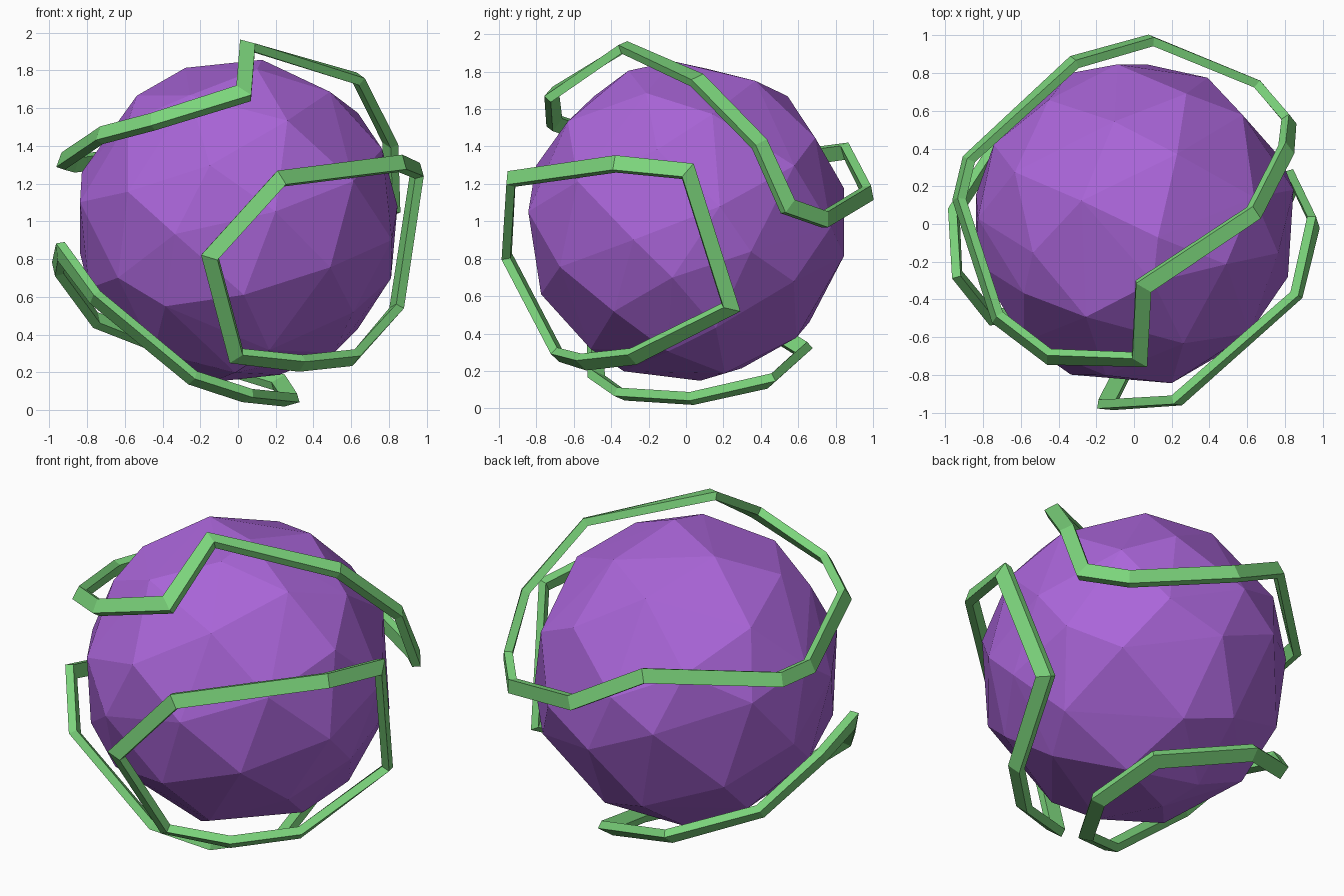
import bpy, bmesh, math, random
from mathutils import Vector

if "Cube" in bpy.data.objects:
    bpy.data.objects.remove(bpy.data.objects["Cube"])

random.seed(4)
CENTRE = Vector((0, 0, 1))
R_OUT, R_IN, HALF_W = 1.012, 0.964, 0.041


def material(name, rgb):
    m = bpy.data.materials.new(name)
    m.diffuse_color = (*rgb, 1)
    m.use_nodes = True
    m.node_tree.nodes["Principled BSDF"].inputs["Base Color"].default_value = m.diffuse_color
    return m


def finish(bm, name, mat):
    bmesh.ops.recalc_face_normals(bm, faces=bm.faces[:])
    me = bpy.data.meshes.new(name)
    bm.to_mesh(me)
    bm.free()
    me.materials.append(mat)
    ob = bpy.data.objects.new(name, me)
    bpy.context.collection.objects.link(ob)
    return ob


purple = material("purple", (0.40, 0.13, 0.69))
green = material("green", (0.20, 0.66, 0.20))

# faceted core: convex hull of unevenly spread points on a sphere
bm = bmesh.new()
N = 52
for i in range(N):
    z = 1 - (2 * i + 1) / N
    a = i * math.pi * (3 - math.sqrt(5))
    r = math.sqrt(1 - z * z)
    p = Vector((r * math.cos(a), r * math.sin(a), z))
    p += Vector([random.uniform(-.1, .1) for _ in range(3)])
    bm.verts.new(CENTRE + p.normalized() * 0.868)
bmesh.ops.convex_hull(bm, input=bm.verts[:])
finish(bm, "faceted_core", purple)


# closed floating band: rectangular section mitred along points on a sphere
def band(name, points):
    dirs = [(Vector(p) - CENTRE).normalized() for p in points]
    n = len(dirs)
    bm = bmesh.new()
    rings = []
    for i, d in enumerate(dirs):
        t_in = d - dirs[i - 1]
        t_out = dirs[(i + 1) % n] - d
        t_in = (t_in - d * t_in.dot(d)).normalized()
        t_out = (t_out - d * t_out.dot(d)).normalized()
        t = (t_in + t_out).normalized()
        side = d.cross(t) * HALF_W / max(t.dot(t_out), 0.5)
        rings.append([bm.verts.new(CENTRE + d * r + side * s)
                      for r, s in ((R_OUT, -1), (R_OUT, 1), (R_IN, 1), (R_IN, -1))])
    for i in range(n):
        a, b = rings[i], rings[(i + 1) % n]
        for k in range(4):
            j = (k + 1) % 4
            bm.faces.new((a[k], a[j], b[j], b[k]))
    finish(bm, name, green)


band("upper_band", [
    (.03, -.72, 1.68), (.05, -.33, 1.93), (.64, .06, 1.76), (.82, .40, 1.42),
    (.83, .55, 1.08), (.66, .75, 1.01), (.09, .98, 1.15), (-.32, .87, 1.38),
    (-.89, .35, 1.31), (-.93, .13, 1.32), (-.73, -.50, 1.46), (-.46, -.72, 1.54)])
band("front_band", [
    (.23, -.95, 1.23), (.87, -.38, 1.31), (.96, .01, 1.27), (.84, .24, .54),
    (.61, -.28, .28), (.34, -.56, .23), (-.01, -.70, .27), (-.15, -.97, .81)])
band("lower_band", [
    (-.94, -.27, .84), (-.77, -.50, .59), (-.24, -.48, .17), (.05, -.35, .07),
    (.28, .03, .05), (.22, .45, .14), (-.33, .64, .30), (-.75, .36, .48),
    (-.96, .06, .75)])
